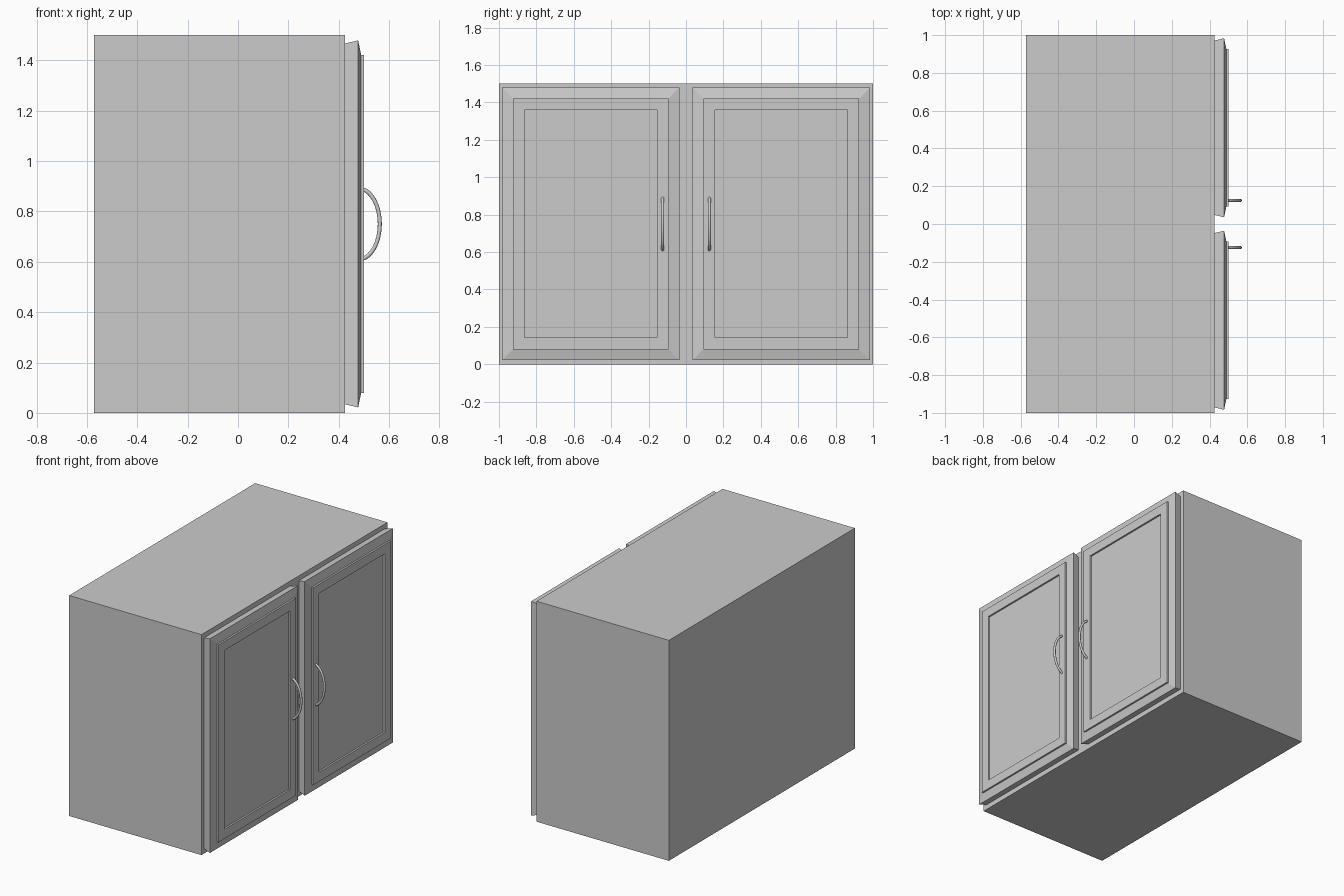
import bpy
import bmesh
import math

if "Cube" in bpy.data.objects:
    bpy.data.objects.remove(bpy.data.objects["Cube"])


def make_object(name, bm):
    bmesh.ops.recalc_face_normals(bm, faces=bm.faces)
    mesh = bpy.data.meshes.new(name)
    bm.to_mesh(mesh)
    bm.free()
    obj = bpy.data.objects.new(name, mesh)
    bpy.context.collection.objects.link(obj)
    return obj


def stacked_rings(name, rings):
    """Closed solid made by joining successive rings of points."""
    bm = bmesh.new()
    loops = [[bm.verts.new(p) for p in ring] for ring in rings]
    n = len(loops[0])
    for a, b in zip(loops, loops[1:]):
        for i in range(n):
            j = (i + 1) % n
            bm.faces.new((a[i], a[j], b[j], b[i]))
    bm.faces.new(loops[0])
    bm.faces.new(loops[-1])
    return make_object(name, bm)


def rect(x, y0, y1, z0, z1):
    return [(x, y0, z0), (x, y1, z0), (x, y1, z1), (x, y0, z1)]


# Cabinet carcass
stacked_rings("cabinet_body", [rect(-0.571, -1, 1, 0, 1.5),
                               rect(0.425, -1, 1, 0, 1.5)])

# Door profile: (x, inset), splayed edge, sloped border, raised frame, sunk panel
DOOR_PROFILE = [(0.425, 0.012), (0.477, 0.0), (0.489, 0.057),
                (0.501, 0.057), (0.501, 0.12), (0.489, 0.12)]
Y0, Y1, Z0, Z1 = 0.036, 0.983, 0.022, 1.479


def handle_rings(y, radius=0.008, steps=28, sides=12):
    """Bowed pull handle swept along part of an ellipse."""
    end = math.radians(75)
    depth = 0.064 / (1 - math.cos(end))
    half = 0.137 / math.sin(end)
    rings = []
    for i in range(steps + 1):
        t = -end + 2 * end * i / steps
        cx = 0.499 + depth * (math.cos(t) - math.cos(end))
        cz = 0.75 + half * math.sin(t)
        nx, nz = half * math.cos(t), depth * math.sin(t)
        length = math.hypot(nx, nz)
        nx, nz = nx / length, nz / length
        ring = []
        for k in range(sides):
            a = 2 * math.pi * k / sides
            r = radius * math.cos(a)
            ring.append((cx + nx * r, y + radius * math.sin(a), cz + nz * r))
        rings.append(ring)
    return rings


# Mirrored pair of doors and handles
for side, s in (("left", -1), ("right", 1)):
    stacked_rings(side + "_door",
                  [rect(x, s * (Y0 + d), s * (Y1 - d), Z0 + d, Z1 - d)
                   for x, d in DOOR_PROFILE])
    handle = stacked_rings(side + "_handle", handle_rings(s * 0.125))
    bpy.ops.object.select_all(action='DESELECT')
    handle.select_set(True)
    bpy.context.view_layer.objects.active = handle
    bpy.ops.object.shade_smooth_by_angle(angle=math.radians(40))
